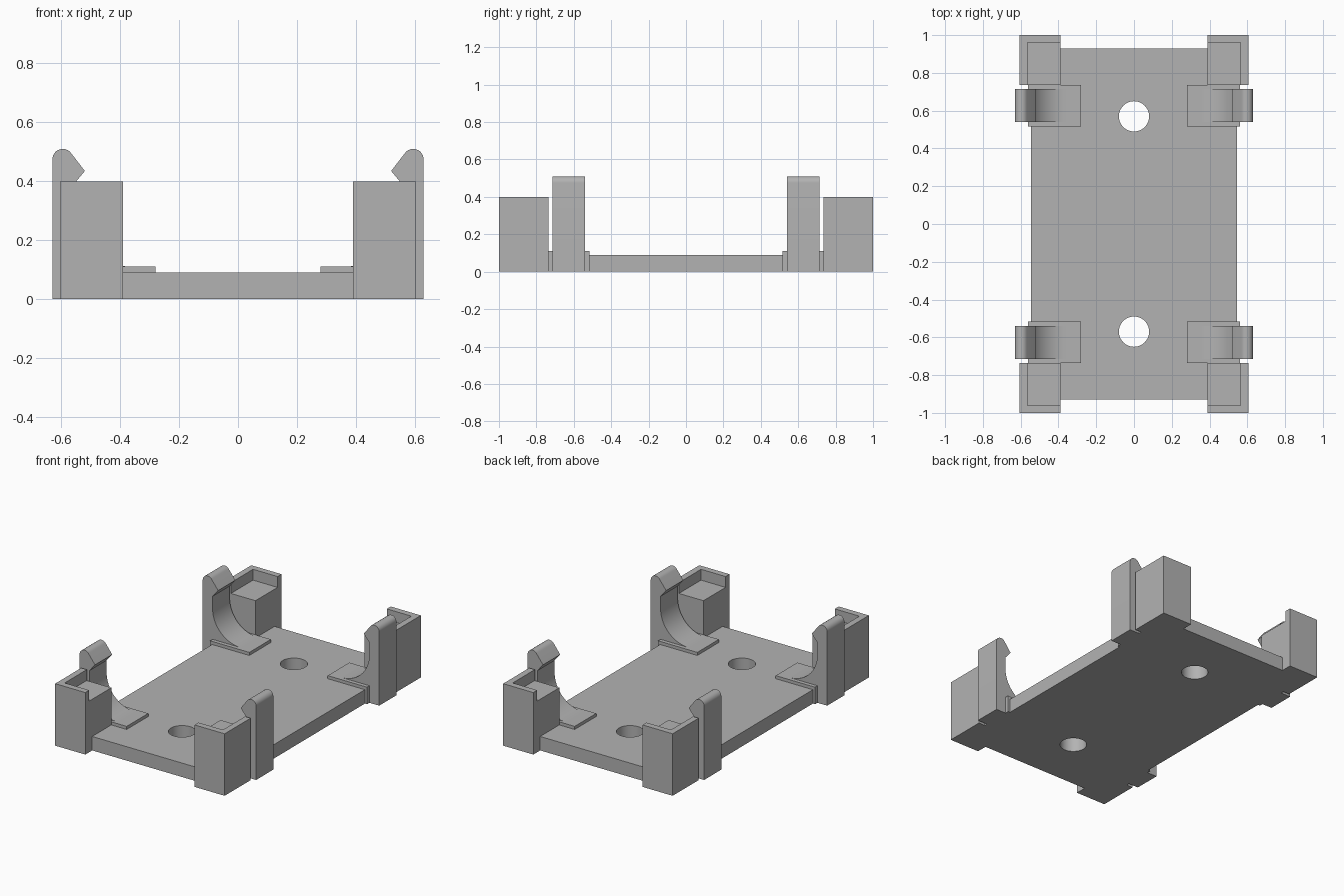
import bpy
import bmesh
from math import cos, sin, pi, radians
from mathutils import Matrix, Vector

if "Cube" in bpy.data.objects:
    bpy.data.objects.remove(bpy.data.objects["Cube"], do_unlink=True)

grey = bpy.data.materials.new("plain grey")
grey.use_nodes = True
grey.diffuse_color = (0.45, 0.45, 0.45, 1)
grey.node_tree.nodes["Principled BSDF"].inputs["Base Color"].default_value = grey.diffuse_color


def add_object(name, bm):
    bmesh.ops.recalc_face_normals(bm, faces=bm.faces)
    mesh = bpy.data.meshes.new(name)
    bm.to_mesh(mesh)
    bm.free()
    mesh.materials.append(grey)
    obj = bpy.data.objects.new(name, mesh)
    bpy.context.collection.objects.link(obj)
    return obj


def box(name, low, high):
    low, high = Vector(low), Vector(high)
    bm = bmesh.new()
    bmesh.ops.create_cube(bm, size=1)
    bmesh.ops.scale(bm, vec=high - low, verts=bm.verts)
    bmesh.ops.translate(bm, vec=(low + high) / 2, verts=bm.verts)
    return add_object(name, bm)


def make_active(obj):
    bpy.ops.object.select_all(action="DESELECT")
    obj.select_set(True)
    bpy.context.view_layer.objects.active = obj


def cut(obj, cutter):
    cutter.hide_render = True
    mod = obj.modifiers.new("cut", "BOOLEAN")
    mod.operation = "DIFFERENCE"
    mod.solver = "EXACT"
    mod.object = cutter
    make_active(obj)
    bpy.ops.object.modifier_apply(modifier=mod.name)
    bpy.data.objects.remove(cutter, do_unlink=True)


def smooth(obj):
    make_active(obj)
    bpy.ops.object.shade_smooth_by_angle(angle=radians(30))


def mirror_to_corners(obj):
    mod = obj.modifiers.new("four corners", "MIRROR")
    mod.use_axis = (True, True, False)
    mod.use_mirror_merge = False


def arc(cx, cz, radius, start, end, steps):
    angles = [start + (end - start) * i / steps for i in range(steps + 1)]
    return [(cx + radius * cos(a), cz + radius * sin(a)) for a in angles]


# Base plate with two round through holes
plate = box("base_plate", (-0.545, -0.93, 0), (0.545, 0.93, 0.09))
for y in (-0.57, 0.57):
    bm = bmesh.new()
    bmesh.ops.create_cone(bm, cap_ends=True, segments=48, radius1=0.08, radius2=0.08,
                          depth=0.5, matrix=Matrix.Translation((0, y, 0.05)))
    cut(plate, add_object("hole_cutter", bm))
smooth(plate)

# Corner posts with a recessed ledge behind an L-shaped lip
post = box("corner_posts", (0.39, 0.735, 0), (0.605, 1, 0.4))
cut(post, box("ledge_cutter", (0.3, 0.6, 0.33), (0.565, 0.96, 0.5)))
mirror_to_corners(post)

# Raised pads under the clips
pad = box("clip_pads", (0.28, 0.515, 0), (0.56, 0.735, 0.11))
mirror_to_corners(pad)

# Snap clips: upright arm, rounded hooked head, curved inner foot
profile = [(0.36, 0), (0.63, 0)]
profile += arc(0.595, 0.475, 0.035, 0, radians(143), 12)
profile += [(0.52, 0.435), (0.56, 0.387)]
profile += arc(0.36, 0.31, 0.2, 0, -pi / 2, 20)
bm = bmesh.new()
side = bm.faces.new([bm.verts.new((x, 0.54, z)) for x, z in profile])
grown = bmesh.ops.extrude_face_region(bm, geom=[side])["geom"]
bmesh.ops.translate(bm, vec=(0, 0.175, 0),
                    verts=[g for g in grown if isinstance(g, bmesh.types.BMVert)])
clip = add_object("snap_clips", bm)
smooth(clip)
mirror_to_corners(clip)
